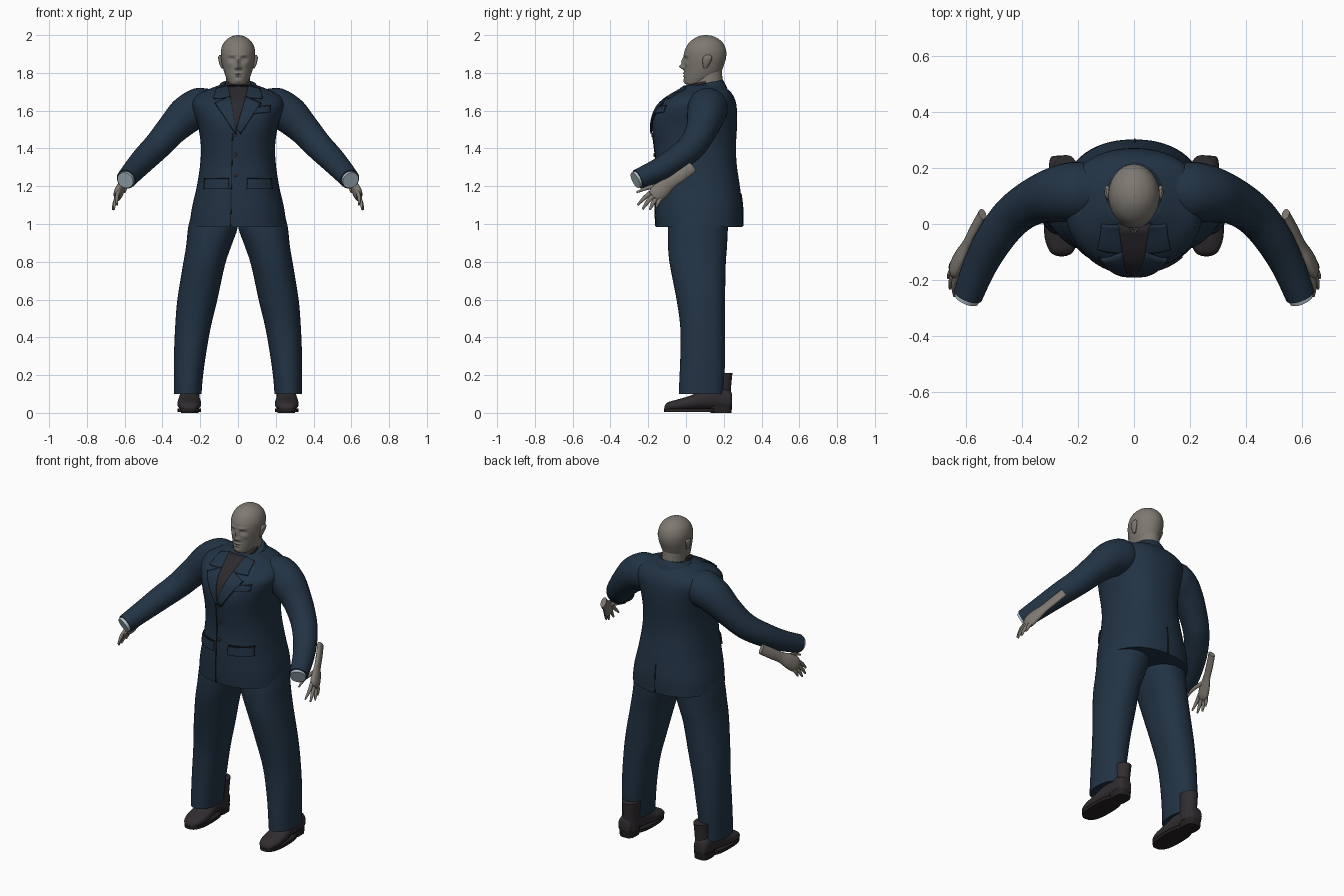
import bpy, bmesh, math
from mathutils import Vector
from mathutils.bvhtree import BVHTree

if "Cube" in bpy.data.objects:
    bpy.data.objects.remove(bpy.data.objects["Cube"], do_unlink=True)


def material(name, *rgb):
    mat = bpy.data.materials.new(name)
    mat.use_nodes = True
    mat.diffuse_color = (*rgb, 1)
    mat.node_tree.nodes["Principled BSDF"].inputs["Base Color"].default_value = (*rgb, 1)
    return mat


NAVY = material("navy cloth", .016, .033, .058)
SEAM = material("dark seam", .007, .012, .02)
SKIN = material("skin", .21, .19, .165)
SHIRT = material("charcoal shirt", .026, .023, .027)
LEATHER = material("shoe leather", .03, .025, .029)
SOLE = material("shoe sole", .018, .015, .017)
CUFF = material("pale cuff", .42, .52, .58)


def finish(name, bm, mat, mirror=False, angle=50):
    bmesh.ops.recalc_face_normals(bm, faces=bm.faces)
    mesh = bpy.data.meshes.new(name)
    bm.to_mesh(mesh)
    bm.free()
    mesh.materials.append(mat)
    mesh.shade_smooth()
    mesh.set_sharp_from_angle(angle=math.radians(angle))
    obj = bpy.data.objects.new(name, mesh)
    bpy.context.collection.objects.link(obj)
    if mirror:
        obj.modifiers.new("mirror", "MIRROR").use_mirror_merge = False
    return obj


def spline(a, b, c, d, t):
    return b + (c - a) * (t / 2) + (a * 2 - b * 5 + c * 4 - d) * (t * t / 2) \
        + (b * 3 - a - c * 3 + d) * (t ** 3 / 2)


def loft(name, sections, mat, n=32, steps=4, power=2, mirror=False, shape=None):
    """Skin a smooth surface over (centre, u, v) superellipse sections."""
    last = len(sections) - 1
    dense = []
    for i in range(last):
        quad = [sections[max(0, min(last, k))] for k in range(i - 1, i + 3)]
        for s in range(steps):
            dense.append([spline(*(q[j] for q in quad), s / steps) for j in range(3)])
    dense.append(sections[-1])
    bm = bmesh.new()
    rings = []
    for c, u, v in dense:
        ring = []
        for k in range(n):
            a = math.tau * k / n
            p, q = (math.copysign(abs(f) ** (2 / power), f) for f in (math.cos(a), math.sin(a)))
            co = c + u * p + v * q
            ring.append(bm.verts.new(shape(co, q) if shape else co))
        rings.append(ring)
    for r, s in zip(rings, rings[1:]):
        for k in range(n):
            bm.faces.new((r[k - 1], r[k], s[k], s[k - 1]))
    bm.faces.new(rings[0])
    bm.faces.new(rings[-1])
    return finish(name, bm, mat, mirror)


def level(z, rx, front, back, x=0, tilt=0):
    """Horizontal section from its half width and its front and back."""
    return (Vector((x, (front + back) / 2, z)), Vector((rx, 0, 0)),
            Vector((0, (back - front) / 2, tilt)))


def upright(y, rx, low, high, x):
    """Section across the length of a shoe."""
    return (Vector((x, y, (low + high) / 2)), Vector((rx, 0, 0)),
            Vector((0, 0, (high - low) / 2)))


def tube(name, path, mat, ref=(0, 0, 1), flat=1, **options):
    """Tube through (x, y, z, radius) points, thinned across by flat."""
    pts = [Vector(p[:3]) for p in path]
    sections = []
    for i, p in enumerate(pts):
        d = pts[min(i + 1, len(pts) - 1)] - pts[max(i - 1, 0)]
        u = d.cross(Vector(ref)).normalized()
        v = d.cross(u).normalized()
        sections.append((p, u * path[i][3], v * path[i][3] * flat))
    return loft(name, sections, mat, mirror=True, **options)


# Jacket body
jacket = loft("jacket_body", [level(*s) for s in (
    (.985, .257, -.16, .3), (1.08, .245, -.165, .3), (1.2, .218, -.165, .285),
    (1.32, .2, -.16, .268), (1.42, .197, -.17, .265), (1.52, .212, -.18, .27),
    (1.59, .235, -.165, .27), (1.64, .245, -.135, .265), (1.68, .225, -.085, .25),
    (1.71, .165, -.035, .225), (1.735, .1, 0, .19))], NAVY, n=64, steps=5, power=2.3)
surface = BVHTree.FromPolygons([v.co for v in jacket.data.vertices],
                               [p.vertices for p in jacket.data.polygons])


def on_jacket(x, z, side=-1):
    hit = surface.ray_cast(Vector((x, side, z)), Vector((0, -side, 0)))[0]
    return hit if hit else Vector((x, .02, z))


def plate(name, corners, mat, lift=.002, side=-1, n=12):
    """Thin four-cornered plate laid on the jacket."""
    a, b, c, d = (Vector(p) for p in corners)
    bm = bmesh.new()
    grid = []
    for i in range(n + 1):
        left, right = a.lerp(d, i / n), b.lerp(c, i / n)
        row = [left.lerp(right, j / n) for j in range(n + 1)]
        grid.append([bm.verts.new(on_jacket(*p, side) + Vector((0, side * lift, 0))) for p in row])
    for r, s in zip(grid, grid[1:]):
        for j in range(n):
            bm.faces.new((r[j], r[j + 1], s[j + 1], s[j]))
    obj = finish(name, bm, mat)
    solid = obj.modifiers.new("thickness", "SOLIDIFY")
    solid.thickness, solid.offset = .008, 0


# Shirt front, lapels, pockets and seams
plate("shirt_front", ((-.06, 1.73), (.06, 1.73), (-.008, 1.51), (-.012, 1.51)), SHIRT)
for side, word in ((1, "left"), (-1, "right")):
    def flip(*pts):
        return [(x * side, z) for x, z in pts]
    plate(word + "_collar_leaf", flip((.055, 1.73), (.115, 1.715), (.13, 1.665), (.04, 1.67)), NAVY, .006)
    plate(word + "_lapel", flip((.042, 1.675), (.12, 1.64), (.012, 1.48), (-.01 * side, 1.5)), NAVY, .007)
    plate(word + "_lapel_edge", flip((.12, 1.642), (.125, 1.642), (.016, 1.478), (.011, 1.478)), SEAM, .006)
    plate(word + "_pocket_flap", flip((.05, 1.235), (.175, 1.235), (.18, 1.185), (.048, 1.185)), NAVY, .008)
    plate(word + "_pocket_seam", flip((.048, 1.242), (.177, 1.242), (.177, 1.236), (.048, 1.236)), SEAM, .004)
plate("breast_pocket", ((.045, 1.61), (.17, 1.622), (.17, 1.592), (.047, 1.58)), NAVY, .006)
plate("breast_pocket_seam", ((.045, 1.617), (.17, 1.629), (.17, 1.622), (.045, 1.61)), SEAM, .004)
plate("front_opening", ((-.032, 1.48), (-.027, 1.48), (-.037, .99), (-.042, .99)), SEAM, 0)
plate("back_vent", ((0, 1.16), (.005, 1.16), (.006, .99), (0, .99)), SEAM, 0, 1)

# Buttons
for i in range(3):
    c = on_jacket(-.014, 1.47 - i * .105)
    knob = [(c + Vector((0, y, 0)), Vector((r, 0, 0)), Vector((0, 0, r)))
            for y, r in ((.004, .011), (-.005, .011), (-.008, .007))]
    loft("button_%d" % (i + 1), knob, SHIRT, n=16, steps=1)

# Collars and neck
loft("jacket_collar", [level(1.69, .135, -.03, .225, 0, .01), level(1.72, .112, -.02, .21, 0, .018),
                       level(1.742, .093, -.01, .195, 0, .022)], NAVY)
loft("shirt_collar", [level(1.68, .078, -.045, .16, 0, .02), level(1.72, .075, -.04, .16, 0, .022),
                      level(1.748, .07, -.028, .155, 0, .025)], SHIRT)
loft("neck", [level(1.66, .075, .03, .205), level(1.74, .065, .035, .195),
              level(1.82, .062, .04, .19)], SKIN)

# Face relief: x, z, width, height, forward push
RELIEF = ((0, 1.832, .011, .012, .024), (0, 1.858, .008, .02, .014), (.013, 1.827, .008, .007, .008),
          (.033, 1.872, .016, .011, -.012), (.033, 1.87, .008, .005, .006),
          (.03, 1.895, .022, .007, .005), (0, 1.798, .02, .004, .007),
          (0, 1.783, .017, .004, .007), (0, 1.79, .022, .002, -.004),
          (0, 1.758, .018, .01, .005), (.045, 1.845, .016, .014, .004))


def face(co, q):
    if q < 0:
        for x, z, w, h, push in RELIEF:
            co.y -= push * -q * math.exp(-((abs(co.x) - x) / w) ** 2 - ((co.z - z) / h) ** 2)
    return co


# Head and ears
loft("head", [level(*s) for s in (
    (1.736, .02, .015, .05), (1.742, .042, -.004, .09), (1.765, .058, -.01, .15),
    (1.8, .072, -.01, .183), (1.84, .083, -.01, .2), (1.88, .09, -.012, .212),
    (1.92, .09, -.006, .212), (1.955, .078, .012, .198), (1.98, .056, .04, .172),
    (1.995, .028, .07, .14), (2, .004, .1, .11))], SKIN, n=96, steps=10, shape=face)
loft("ears", [level(1.824, .005, .095, .112, .082), level(1.836, .008, .09, .118, .086),
              level(1.86, .01, .088, .132, .092), level(1.882, .01, .09, .138, .095),
              level(1.894, .004, .105, .128, .095)], SKIN, n=16, mirror=True)

# Sleeves and shirt cuffs
tube("sleeves", [(.13, .12, 1.625, .09), (.2, .115, 1.615, .107), (.275, .105, 1.575, .1),
                 (.355, .08, 1.495, .083), (.43, .03, 1.41, .074), (.495, -.05, 1.345, .068),
                 (.55, -.15, 1.285, .06), (.592, -.255, 1.237, .053)], NAVY, steps=6)
tube("shirt_cuffs", [(.58, -.23, 1.25, .045), (.597, -.268, 1.231, .045)], CUFF, steps=1)

# Forearms, palms and fingers
ACROSS = (1, 0, 0)
tube("hands", [(.54, .035, 1.3, .03), (.57, -.02, 1.26, .031), (.597, -.075, 1.222, .031),
               (.618, -.115, 1.192, .042), (.636, -.155, 1.16, .045), (.642, -.175, 1.143, .03)],
     SKIN, ACROSS, .5, n=20)
for name, base, bend, tip in (
        ("thumbs", (.608, -.11, 1.21), (.595, -.19, 1.195), (.6, -.262, 1.168)),
        ("index_fingers", (.632, -.178, 1.172), (.642, -.22, 1.138), (.64, -.257, 1.1)),
        ("middle_fingers", (.637, -.165, 1.158), (.652, -.205, 1.115), (.656, -.23, 1.078)),
        ("ring_fingers", (.638, -.15, 1.147), (.655, -.175, 1.11), (.662, -.192, 1.075)),
        ("little_fingers", (.636, -.132, 1.145), (.65, -.146, 1.117), (.656, -.158, 1.09))):
    tube(name, [(*base, .013), (*bend, .011), (*tip, .005)], SKIN, ACROSS, .85, n=12)

# Trouser legs
loft("trouser_legs", [level(*s) for s in (
    (1.06, .12, -.08, .23, .125), (.98, .131, -.095, .222, .133), (.88, .119, -.095, .217, .156),
    (.78, .111, -.085, .21, .181), (.6, .106, -.05, .207, .215), (.45, .094, -.03, .207, .239),
    (.3, .084, -.03, .207, .255), (.18, .076, -.035, .203, .263),
    (.1, .073, -.038, .2, .266))], NAVY, n=40, power=2.2, mirror=True)

# Shoes: upper, ankle shaft, sole and heel
loft("shoe_uppers", [upright(*s, .258) for s in (
    (-.113, .02, .015, .035), (-.098, .042, .012, .055), (-.05, .06, .012, .07), (.02, .062, .015, .09),
    (.09, .055, .02, .12), (.17, .048, .02, .14), (.23, .042, .02, .12), (.243, .03, .03, .1))],
     LEATHER, mirror=True, power=2.3)
loft("shoe_shafts", [level(.04, .045, .13, .242, .25), level(.12, .044, .12, .238, .246),
                     level(.212, .048, .12, .246, .244)], LEATHER, mirror=True)
loft("shoe_soles", [level(z, .062, -.116, .17, .258) for z in (.004, .022)], SOLE, steps=1,
     power=2.6, mirror=True)
loft("shoe_heels", [level(0, .046, .13, .24, .256), level(.04, .048, .125, .245, .256)], SOLE,
     steps=1, power=3, mirror=True)
